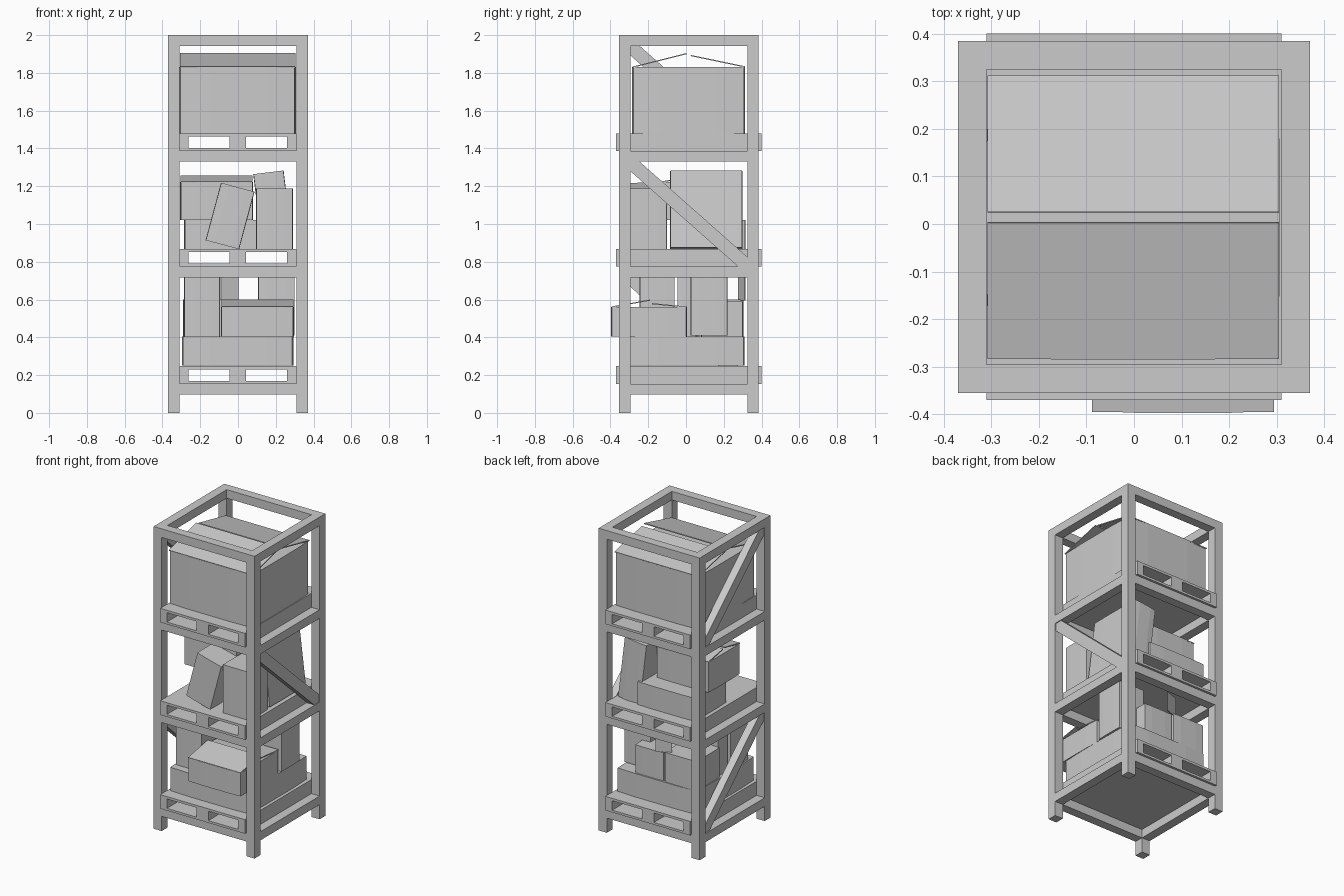
import bpy, bmesh
from math import radians, atan2, hypot
from mathutils import Matrix, Vector

default = bpy.data.objects.get("Cube")
if default:
    bpy.data.objects.remove(default, do_unlink=True)

# One flat grey for everything
GREY = (0.6, 0.6, 0.6, 1.0)
mat = bpy.data.materials.new("plain grey")
mat.use_nodes = True
mat.diffuse_color = GREY
shader = next(n for n in mat.node_tree.nodes if n.type == "BSDF_PRINCIPLED")
shader.inputs["Base Color"].default_value = GREY


def finish(name, bm):
    mesh = bpy.data.meshes.new(name)
    bm.to_mesh(mesh)
    bm.free()
    mesh.materials.append(mat)
    obj = bpy.data.objects.new(name, mesh)
    bpy.context.collection.objects.link(obj)
    return obj


def add_box(bm, x, y, z):
    """Box spanning the given (low, high) ranges."""
    size = Vector([r[1] - r[0] for r in (x, y, z)])
    mid = Vector([(r[0] + r[1]) / 2 for r in (x, y, z)])
    bmesh.ops.create_cube(bm, size=1, matrix=Matrix.Translation(mid) @ Matrix.Diagonal(size.to_4d()))


def box(name, x, y, z, tilt=0, turn=0):
    """Plain box, optionally leaned about y and turned about z."""
    bm = bmesh.new()
    add_box(bm, x, y, z)
    mid = Vector([(r[0] + r[1]) / 2 for r in (x, y, z)])
    rot = Matrix.Rotation(radians(turn), 3, "Z") @ Matrix.Rotation(radians(tilt), 3, "Y")
    bmesh.ops.rotate(bm, verts=bm.verts, cent=mid, matrix=rot)
    return finish(name, bm)


def carton(name, x, y, z, tilt=0):
    """Cardboard box whose sides bulge a little away from the upright edges."""
    bm = bmesh.new()
    bmesh.ops.create_cube(bm, size=2)
    bmesh.ops.subdivide_edges(bm, edges=bm.edges[:], cuts=3, use_grid_fill=True)
    for v in bm.verts:
        if abs(v.co.x) > 0.99 and abs(v.co.y) > 0.99:
            v.co.x *= 0.98
            v.co.y *= 0.98
    for v in bm.verts:
        v.co = Vector([c * (r[1] - r[0]) / 2 for c, r in zip(v.co, (x, y, z))])
    bmesh.ops.rotate(bm, verts=bm.verts, matrix=Matrix.Rotation(radians(tilt), 3, "Y"))
    bmesh.ops.translate(bm, verts=bm.verts, vec=[(r[0] + r[1]) / 2 for r in (x, y, z)])
    return finish(name, bm)


def flap(name, x, start, end, thick=0.006):
    """Thin sheet spanning x, running from start to end given as (y, z)."""
    dy, dz = end[0] - start[0], end[1] - start[1]
    bm = bmesh.new()
    add_box(bm, x, (0, hypot(dy, dz)), (-thick / 2, thick / 2))
    bmesh.ops.rotate(bm, verts=bm.verts, matrix=Matrix.Rotation(atan2(dz, dy), 3, "X"))
    bmesh.ops.translate(bm, verts=bm.verts, vec=(0, start[0], start[1]))
    return finish(name, bm)


# Rack frame: posts and rails
X, FRONT, BACK, W = 0.37, -0.355, 0.385, 0.06
for side, sx in (("right", -1), ("left", 1)):
    post_x = sorted((sx * X, sx * (X - W)))
    box(f"front_{side}_post", post_x, (FRONT, FRONT + W), (0, 2))
    box(f"back_{side}_post", post_x, (BACK - W, BACK), (0, 2))

rail_bottoms = (0.097, 0.718, 1.33, 1.943)
RAIL = 0.057
for i, z in enumerate(rail_bottoms):
    span = (z, z + RAIL)
    box(f"front_rail_{i}", (W - X, X - W), (FRONT, FRONT + W), span)
    box(f"back_rail_{i}", (W - X, X - W), (BACK - W, BACK), span)
    for side, sx in (("right", -1), ("left", 1)):
        box(f"{side}_rail_{i}", sorted((sx * X, sx * (X - W))), (FRONT + W, BACK - W), span)

# Diagonal braces on alternating sides, clipped to the corners of each bay
for i, sx in enumerate((-1, 1, -1)):
    low, high = rail_bottoms[i] + RAIL, rail_bottoms[i + 1]
    y0, y1, cut = FRONT + W, BACK - W, 0.05
    outline = [(y0, high), (y0, high - cut), (y1 - cut, low),
               (y1, low), (y1, low + cut), (y0 + cut, high)]
    bm = bmesh.new()
    face = bm.faces.new([bm.verts.new((sx * 0.365, y, z)) for y, z in outline])
    solid = bmesh.ops.extrude_face_region(bm, geom=[face])
    moved = [g for g in solid["geom"] if isinstance(g, bmesh.types.BMVert)]
    bmesh.ops.translate(bm, verts=moved, vec=(-sx * 0.05, 0, 0))
    bmesh.ops.recalc_face_normals(bm, faces=bm.faces)
    finish(f"diagonal_brace_{i}", bm)

# Pallets: two decks on three runners, with fork tunnels front to back
for i in range(3):
    z = rail_bottoms[i] + RAIL
    depth = (-0.37, 0.40)
    bm = bmesh.new()
    add_box(bm, (-0.31, 0.31), depth, (z, z + 0.015))
    add_box(bm, (-0.31, 0.31), depth, (z + 0.077, z + 0.093))
    for xr in ((-0.31, -0.262), (-0.045, 0.042), (0.26, 0.31)):
        add_box(bm, xr, depth, (z + 0.015, z + 0.077))
    finish(f"pallet_{i}", bm)

# Top shelf: one large carton with raised flaps
carton("large_carton", (-0.31, 0.306), (-0.285, 0.312), (1.48, 1.83))
flap("large_carton_front_flap", (-0.308, 0.305), (-0.283, 1.83), (0.003, 1.902))
flap("large_carton_back_flap", (-0.308, 0.305), (0.312, 1.832), (0.025, 1.892))

# Middle shelf
carton("leaning_carton", (-0.134, 0.05), (-0.30, -0.10), (0.885, 1.20), tilt=15)
carton("upright_carton", (0.095, 0.29), (-0.295, -0.10), (0.865, 1.187))
carton("tall_leaning_carton", (0.105, 0.267), (-0.085, 0.30), (0.865, 1.275), tilt=-7)
carton("low_carton", (-0.285, 0.14), (-0.02, 0.315), (0.865, 1.02))
carton("stacked_carton", (-0.306, 0.08), (-0.13, 0.20), (1.02, 1.222))
flap("stacked_carton_front_flap", (-0.304, 0.078), (-0.13, 1.222), (0.03, 1.254))
flap("stacked_carton_back_flap", (-0.304, 0.078), (0.20, 1.222), (0.045, 1.25))

# Bottom shelf
carton("wide_base_carton", (-0.296, 0.293), (-0.30, 0.31), (0.25, 0.405))
carton("overhanging_carton", (-0.09, 0.296), (-0.397, 0.005), (0.405, 0.56))
flap("overhanging_front_flap", (-0.088, 0.294), (-0.395, 0.56), (-0.19, 0.597))
flap("overhanging_back_flap", (-0.088, 0.294), (0.005, 0.56), (-0.18, 0.578))
carton("front_standing_carton", (-0.285, -0.095), (-0.245, -0.06), (0.405, 0.735))
carton("inner_standing_carton", (-0.275, -0.105), (-0.045, 0.055), (0.405, 0.73))
carton("side_standing_carton", (0.107, 0.30), (0.025, 0.22), (0.41, 0.735))
carton("back_right_carton", (-0.29, -0.055), (0.06, 0.305), (0.405, 0.60))
carton("back_left_carton", (-0.045, 0.165), (0.08, 0.30), (0.405, 0.59))
box("open_side_flap", (-0.095, 0.005), (0.293, 0.299), (0.595, 0.725), turn=20)
